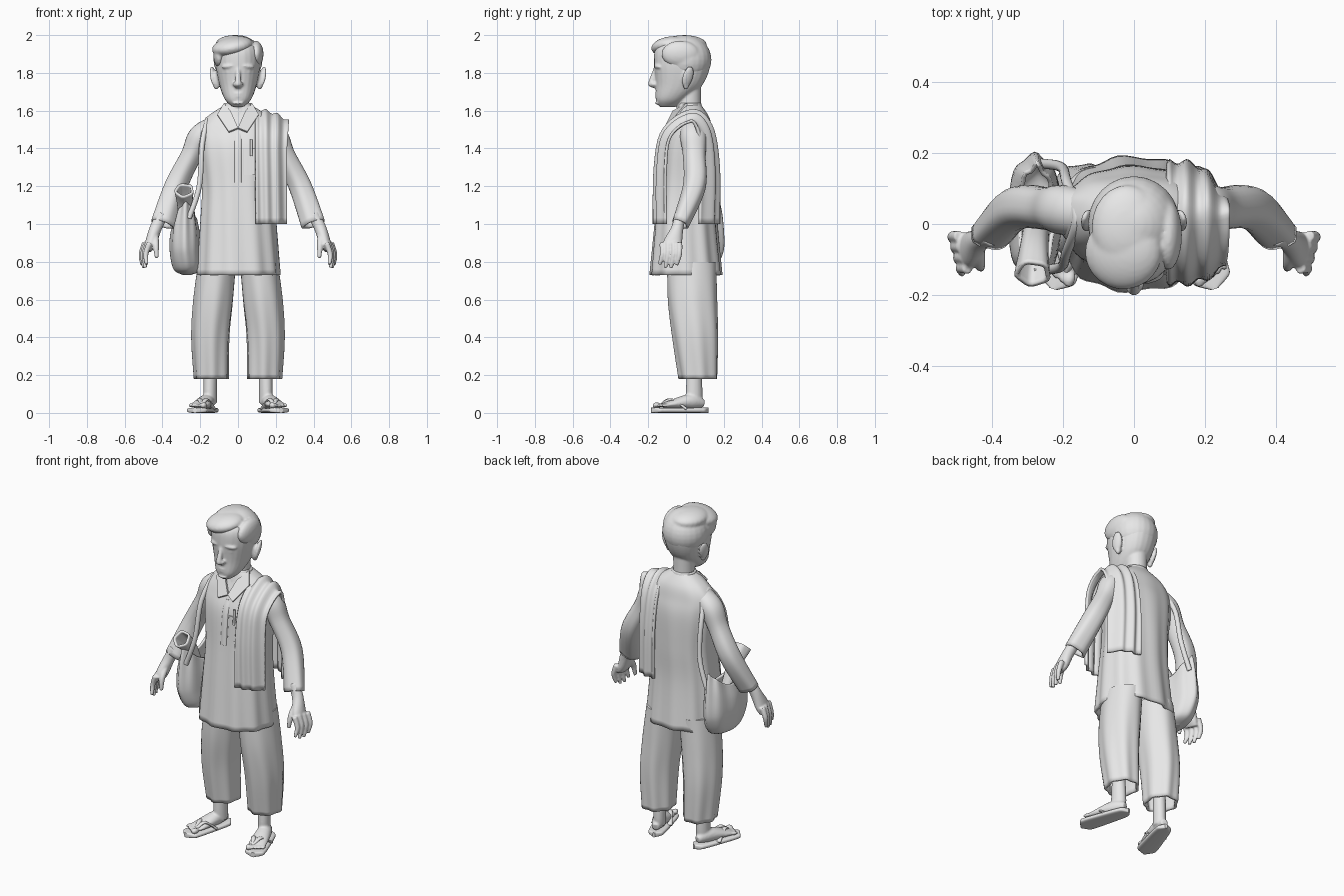
import bpy, bmesh, math
from mathutils import Vector, Matrix, Euler

if "Cube" in bpy.data.objects:
    bpy.data.objects.remove(bpy.data.objects["Cube"])

clay = bpy.data.materials.new("light grey clay")
clay.use_nodes = True
clay.diffuse_color = (.8, .8, .8, 1)
clay.node_tree.nodes["Principled BSDF"].inputs["Base Color"].default_value = clay.diffuse_color
X, Y, Z = Matrix.Identity(3)


def smooth_path(rows, steps=6):
    """Pass a smooth curve through every number of the given rows."""
    last = len(rows) - 1
    result = []
    for i in range(last):
        around = [rows[min(max(j, 0), last)] for j in range(i - 1, i + 3)]
        for k in range(steps):
            t = k / steps
            result.append([b + t / 2 * (c - a + t * (2 * a - 5 * b + 4 * c - d + t * (3 * (b - c) + d - a)))
                           for a, b, c, d in zip(*around)])
    return result + [rows[last]]


def skin(bm, rings, closed):
    """Join neighbouring rings of vertices with quads."""
    count = len(rings[0])
    for a, b in zip(rings, rings[1:]):
        for k in range(count if closed else count - 1):
            n = (k + 1) % count
            bm.faces.new((a[k], a[n], b[n], b[k]))


def signed_power(value, power):
    return math.copysign(abs(value) ** power, value)


def loft(bm, rows, ref=None, side=1, sides=24, folds=0, depth=0, power=1, hollow=False):
    """Skin ellipses (x, y, z, radius, second radius); level unless ref is given.
    Folds deepen along the loft, and side -1 mirrors it."""
    path = smooth_path([(*r, r[-1]) if len(r) == 4 else r for r in rows])
    points = [Vector(r[:3]) for r in path]
    rings = []
    for i, (centre, row) in enumerate(zip(points, path)):
        u, v = X, Y
        if ref:
            tangent = (points[min(i + 1, len(points) - 1)] - points[max(i - 1, 0)]).normalized()
            v = (ref - tangent * ref.dot(tangent)).normalized()
            u = v.cross(tangent)
        ring = []
        for k in range(sides):
            a = math.tau * k / sides
            fold = 1 + depth * i / len(path) * math.sin(folds * a + 2 * centre.z)
            p = centre + fold * (u * row[3] * signed_power(math.cos(a), power)
                                 + v * row[4] * signed_power(math.sin(a), power))
            ring.append(bm.verts.new((p.x * side, p.y, p.z)))
        rings.append(ring)
    skin(bm, rings, True)
    bm.faces.new(rings[0]).smooth = False
    if not hollow:
        bm.faces.new(rings[-1]).smooth = False


def ball(bm, loc, radii, turn=(0, 0, 0)):
    place = Matrix.LocRotScale(Vector(loc), Euler(turn), Vector(radii))
    bmesh.ops.create_uvsphere(bm, u_segments=24, v_segments=16, radius=1, matrix=place)


def finish(name, bm, voxel=0, thick=0):
    bmesh.ops.recalc_face_normals(bm, faces=bm.faces)
    for face in bm.faces:
        face.smooth = len(face.verts) < 5
    mesh = bpy.data.meshes.new(name)
    bm.to_mesh(mesh)
    bm.free()
    mesh.materials.append(clay)
    ob = bpy.data.objects.new(name, mesh)
    bpy.context.collection.objects.link(ob)
    if thick:
        ob.modifiers.new("thickness", 'SOLIDIFY').thickness = thick
    if voxel:
        fuse = ob.modifiers.new("fuse", 'REMESH')
        fuse.mode, fuse.voxel_size, fuse.use_smooth_shade = 'VOXEL', voxel, True
        ob.modifiers.new("soften", 'SMOOTH').iterations = 4
    return ob


def part(name, rows, thick=0, **options):
    bm = bmesh.new()
    loft(bm, rows, hollow=thick > 0, **options)
    return finish(name, bm, thick=thick)


def profile(rows):
    """Turn (z, half width, front y, back y) into level ellipses."""
    return [(0, (front + back) / 2, z, width, (back - front) / 2) for z, width, front, back in rows]


# Head, neck and face fused into one skin
bm = bmesh.new()
loft(bm, profile([(1.62, .03, -.14, -.06), (1.66, .07, -.16, 0), (1.74, .1, -.16, .09),
                  (1.85, .12, -.17, .13), (1.93, .11, -.16, .11), (1.98, .06, -.1, .06)]), power=.9)
loft(bm, profile([(1.5, .07, -.05, .09), (1.6, .06, -.05, .08), (1.74, .06, -.03, .08)]))
nose = [(0, -.16, 1.83, .01), (0, -.18, 1.76, .016), (0, -.18, 1.735, .02), (0, -.16, 1.72, .015)]
loft(bm, nose)
for z, width in ((1.69, .03), (1.676, .026), (1.64, .03)):  # lips and chin
    ball(bm, (0, -.152, z), (width, .012, width / 4))
for s in (-1, 1):
    ball(bm, (s * .05, -.15, 1.835), (.038, .016, .012), (0, s * .1, s * .3))   # brow
    ball(bm, (s * .05, -.14, 1.805), (.02, .015, .012), (0, 0, s * .3))         # eye
    ball(bm, (s * .02, -.17, 1.74), (.01, .014, .01))                           # nostril
    ball(bm, (s * .13, .01, 1.78), (.014, .03, .058), (-.2, s * .25, s * .4))   # ear
    ball(bm, (s * .115, 0, 1.76), (.02, .02, .05))                              # ear root
finish("head", bm, voxel=.006)

# Hair: cap, swept fringe, temple and the smaller lock beyond the parting
bm = bmesh.new()
ball(bm, (0, 0, 1.87), (.13, .135, .13))
ball(bm, (-.03, -.08, 1.94), (.11, .105, .05), (.1, -.2, .1))
ball(bm, (-.02, -.01, 1.95), (.1, .12, .05))
ball(bm, (-.1, -.07, 1.89), (.03, .07, .06))
ball(bm, (.095, -.03, 1.9), (.04, .1, .07))
finish("hair", bm, voxel=.007)

# Long loose shirt
part("shirt", profile([(1.63, .07, -.04, .08), (1.57, .16, -.06, .12), (1.5, .21, -.09, .14), (1.4, .21, -.125, .16),
                       (1.2, .19, -.145, .165), (1, .2, -.165, .165), (.73, .22, -.19, .19)]),
     thick=.015, sides=72, folds=11, depth=.03, power=.9)

# Collar band with two pointed flaps
part("collar_band", profile([(1.57, .09, -.06, .1), (1.64, .07, -.04, .08)]), thick=.01)
for s, side in ((1, "left"), (-1, "right")):
    bm = bmesh.new()
    flap = [(.075, 0, 1.64), (.04, -.07, 1.6), (0, -.1, 1.51), (.05, -.125, 1.49), (.11, -.05, 1.58)]
    bm.faces.new([bm.verts.new((s * x, y, z)) for x, y, z in flap])
    finish(side + "_collar_flap", bm, thick=.012)

# Front placket, chest pocket and pen
part("placket", [(0, -.09, 1.48, .02, .01), (0, -.12, 1.4, .02, .01), (0, -.138, 1.22, .02, .01)])
part("chest_pocket", [(.065, -.12, 1.4, .04, .01), (.065, -.132, 1.26, .04, .01)], power=.5)
part("pen", [(.07, -.14, 1.36, .007), (.07, -.135, 1.45, .007)])

# Limbs, built once per side
for s, side in ((1, "left"), (-1, "right")):
    part(side + "_sleeve", [(.13, .03, 1.52, .05, .06), (.2, .04, 1.46, .065, .07), (.25, .045, 1.36, .055, .06),
                            (.33, .045, 1.2, .06), (.4, -.03, 1, .064, .045)],
         thick=.012, ref=Y, side=s, folds=5, depth=.05)

    # Hand: palm, four fingers and a thumb
    bm = bmesh.new()
    loft(bm, [(.4, -.03, 1.05, .032), (.435, -.045, .98, .032), (.462, -.07, .9, .03, .05),
              (.48, -.08, .86, .02, .048)], ref=Y, side=s)
    for i in range(4):
        x, y = .468 + .008 * i, -.125 + .03 * i
        tip = .785 - .02 * math.sin(i)
        loft(bm, [(x, y, .9, .016), (x + .02, y, .84, .014), (x + .015, y - .015, tip, .01)], ref=Y, side=s)
    loft(bm, [(.44, -.06, .95, .02), (.435, -.11, .89, .017), (.43, -.125, .82, .01)], ref=X, side=s)
    finish(side + "_hand", bm, voxel=.0055)

    # Baggy trouser leg
    part(side + "_trouser_leg", [(.11, .03, .8, .1, .13), (.13, .035, .6, .105, .13), (.145, .05, .4, .1, .12),
                                 (.14, .065, .18, .09, .1)],
         thick=.015, side=s, sides=48, folds=7, depth=.06)

    # Foot, sole and straps lie along y, then turn outwards
    place = Matrix.LocRotScale(Vector((s * .18, -.03, 0)), Euler((0, 0, s * .3)), None)
    bm = bmesh.new()
    loft(bm, [(-.01, .08, .3, .035), (-.01, .08, .1, .035, .045), (-.01, .08, .05, .035)], side=s)
    loft(bm, [(0, .13, .05, .02), (0, .06, .06, .04), (0, -.06, .045, .05, .02), (0, -.1, .04, .045, .01)],
         ref=Z, side=s)
    for i in range(5):
        size = .016 if i == 0 else .01
        ball(bm, (s * (.02 * i - .036), .006 * i - .12, .04), (size, .024, size))
    finish(side + "_foot", bm, voxel=.006).matrix_world = place

    sole = []
    for k in range(13):
        t = k / 12
        rounding = math.sqrt(1 - (2 * t - 1) ** 6) + .2
        sole.append((0, .155 - .315 * t, .014, (.037 + .014 * t) * rounding, .014))
    part(side + "_sandal_sole", sole, ref=Z, side=s, power=.6).matrix_world = place

    bm = bmesh.new()
    for e in (-1, 1):
        loft(bm, [(-.02, -.1, .04, .01), (e * .02 - .01, -.05, .07, .013, .007), (e * .05, .02, .02, .013, .007)],
             ref=Z, side=s)
    finish(side + "_sandal_strap", bm).matrix_world = place

# Folded cloth over the left shoulder: a rippled sheet that wraps round the body at its outer edge
drape = smooth_path([(-.17, 1), (-.165, 1.3), (-.12, 1.5), (.03, 1.605), (.135, 1.52), (.175, 1.3), (.175, 1)])
bm = bmesh.new()
sheet = []
for y, z in drape:
    top = max(0, z - 1.4) * 5
    wrap = .3 if y < 0 else .65
    row = []
    for k in range(25):
        t = k / 24
        wave = .008 * math.sin(t * 17 + z * 2)
        reach = (y - .02) * (1 - wrap * t ** 3) + math.tanh(y * 20) * wave
        row.append(bm.verts.new((.1 + t * (.16 + .01 * top), .02 + reach, z + top * (wave - .06 * t * t))))
    sheet.append(row)
skin(bm, sheet, False)
finish("shoulder_cloth", bm, thick=.015)

# Cloth bag at the right hip; its rim rises towards the strap at both ends
bm = bmesh.new()
loft(bm, [(-.27, .02, .73, .02, .05), (-.27, .02, .76, .07, .13), (-.28, .02, .86, .08, .175),
          (-.28, .02, .95, .075, .17), (-.275, .02, 1.03, .055, .15)], sides=48, folds=8, depth=.06, hollow=True)
for v in bm.verts:
    v.co.z += max(0, v.co.z - .87) * (v.co.y - .02) ** 2 * 25
finish("bag", bm, thick=.012)
half = [(-.26, .15, 1.03), (-.205, .14, 1.2), (-.19, .1, 1.42), (-.16, 0, 1.555)]
front = [(x, .02 - d, z, .014) for x, d, z in half]
back = [(x, .02 + d, z, .014) for x, d, z in reversed(half[:-1])]
part("bag_strap", front + back, ref=X)

# Rolled paper leaning forward out of the bag
part("paper_roll", [(-.27, .02, .9, .036), (-.28, -.06, 1.09, .04), (-.285, -.14, 1.18, .05)],
     thick=.012, ref=X, folds=5, depth=.06)
